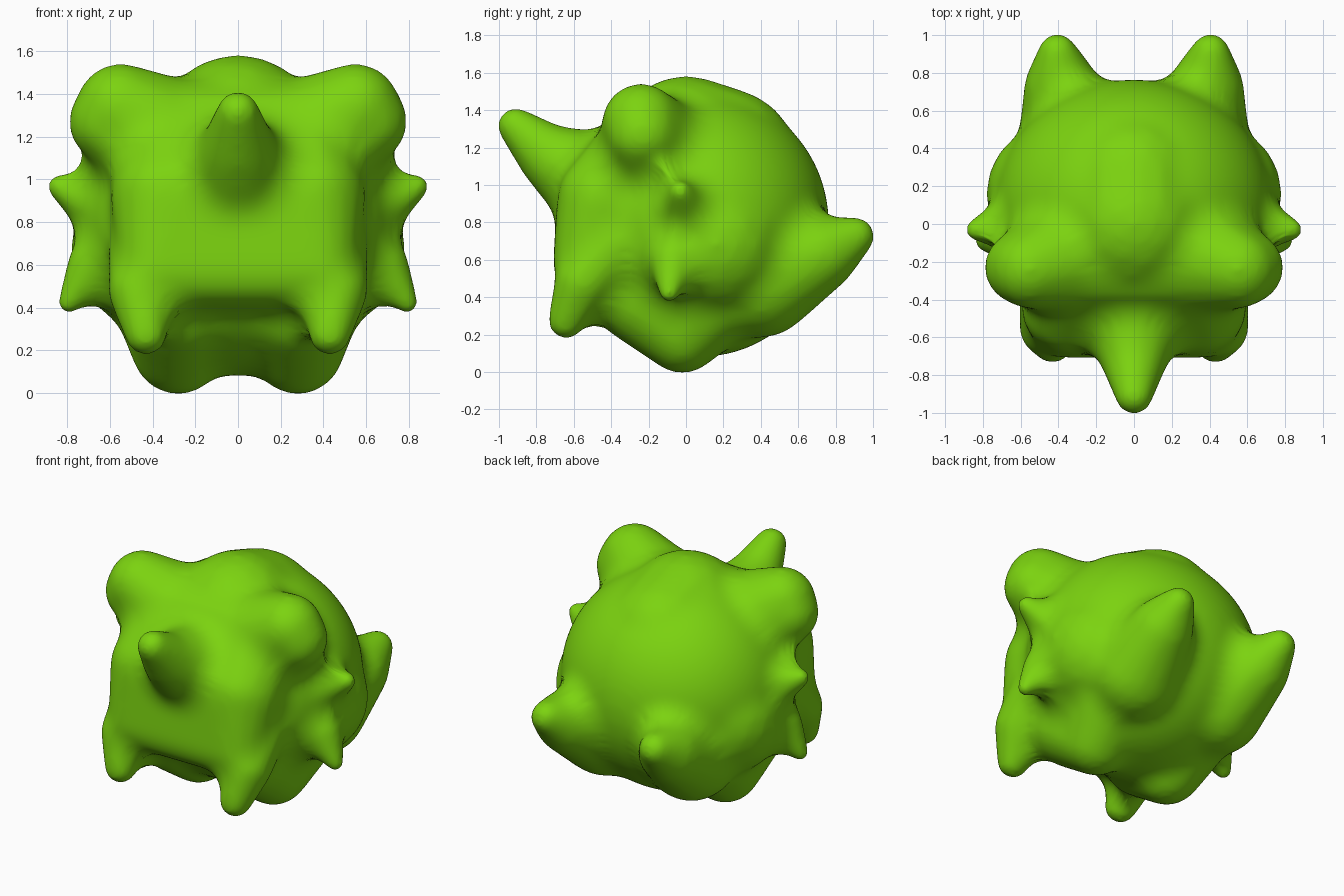
import bpy, bmesh
from mathutils import Vector, Matrix

cube = bpy.data.objects.get("Cube")
if cube:
    bpy.data.objects.remove(cube, do_unlink=True)

# Forms are built swollen by this much, fused, then shrunk back: joins become soft fillets
FILLET = 0.08

# Unit ball used as a stamp for every rounded form
stamp = bmesh.new()
bmesh.ops.create_icosphere(stamp, subdivisions=3, radius=1)
BALL = [v.co.copy() for v in stamp.verts]
stamp.free()

bm = bmesh.new()


def hull(balls):
    """Wrap a convex skin around (x, y, z, radius) balls."""
    verts = [bm.verts.new(Vector(b[:3]) + p * (b[3] + FILLET)) for b in balls for p in BALL]
    bmesh.ops.convex_hull(bm, input=verts)
    loose = [v for v in verts if not v.link_faces]
    bmesh.ops.delete(bm, geom=loose, context='VERTS')


def flip(balls):
    return [(-x, y, z, r) for x, y, z, r in balls]


def chain(balls):
    """Tapered limb running through the balls."""
    for a, b in zip(balls, balls[1:]):
        hull([a, b])


def chain_pair(*balls):
    chain(balls)
    chain(flip(balls))


# Main round body
radii = [r + FILLET for r in (0.74, 0.685, 0.71)]
bmesh.ops.create_icosphere(
    bm, subdivisions=5, radius=1,
    matrix=Matrix.Translation((0, 0.08, 0.79)) @ Matrix.Diagonal((*radii, 1)))

# Crown of the head
hull([(0, 0.0, 1.18, 0.405), (0, 0.2, 1.12, 0.40)])

# Broad flat face
face = [(0.38, -0.53, 0.575, 0.18), (0.34, -0.43, 0.92, 0.26),
        (0.29, -0.20, 1.20, 0.26), (0.34, -0.20, 0.51, 0.20)]
hull(face + flip(face))

# Horn in the middle of the face
chain([(0, -0.50, 1.02, 0.27), (0, -0.72, 1.145, 0.175), (0, -0.91, 1.315, 0.10)])

# Wide ears pointing outwards
for side in (list, flip):
    hull(side([(0.30, -0.16, 1.14, 0.33), (0.55, -0.24, 1.335, 0.21), (0.60, -0.23, 1.27, 0.195)]))

# Pointed lower corners of the face
chain_pair((0.42, -0.38, 0.68, 0.19), (0.455, -0.55, 0.48, 0.155), (0.43, -0.64, 0.275, 0.10))

# Full cheeks
cheek = [(0.405, 0.16, 0.68, 0.38)]
hull(cheek + flip(cheek))

# Small upper and lower side spikes
chain_pair((0.64, 0.0, 0.87, 0.15), (0.835, -0.03, 0.965, 0.06))
chain_pair((0.66, -0.06, 0.60, 0.14), (0.79, -0.09, 0.425, 0.055))

# Feet
chain_pair((0.30, 0.15, 0.42, 0.28), (0.28, -0.02, 0.21, 0.22), (0.28, -0.25, 0.40, 0.25))

# Thick rear spikes
chain_pair((0.32, 0.40, 0.48, 0.30), (0.385, 0.72, 0.63, 0.20), (0.405, 0.905, 0.725, 0.105))

mesh = bpy.data.meshes.new("spiky_body")
bmesh.ops.recalc_face_normals(bm, faces=bm.faces)
bm.to_mesh(mesh)
bm.free()
body = bpy.data.objects.new("spiky_body", mesh)
bpy.context.collection.objects.link(body)

# Fuse the swollen forms, soften them, shrink back and polish
fuse = body.modifiers.new("fuse", 'REMESH')
fuse.mode = 'VOXEL'
fuse.voxel_size = 0.02
fuse.use_smooth_shade = True
soften = body.modifiers.new("soften", 'SMOOTH')
soften.factor = 0.5
soften.iterations = 32
shrink = body.modifiers.new("shrink", 'DISPLACE')
shrink.mid_level = 0
shrink.strength = -FILLET
polish = body.modifiers.new("polish", 'SMOOTH')
polish.factor = 0.5
polish.iterations = 7

# Lime green skin
green = bpy.data.materials.new("lime_green")
green.use_nodes = True
colour = (0.2, 0.65, 0.005, 1)
green.diffuse_color = colour
green.node_tree.nodes["Principled BSDF"].inputs["Base Color"].default_value = colour
mesh.materials.append(green)
